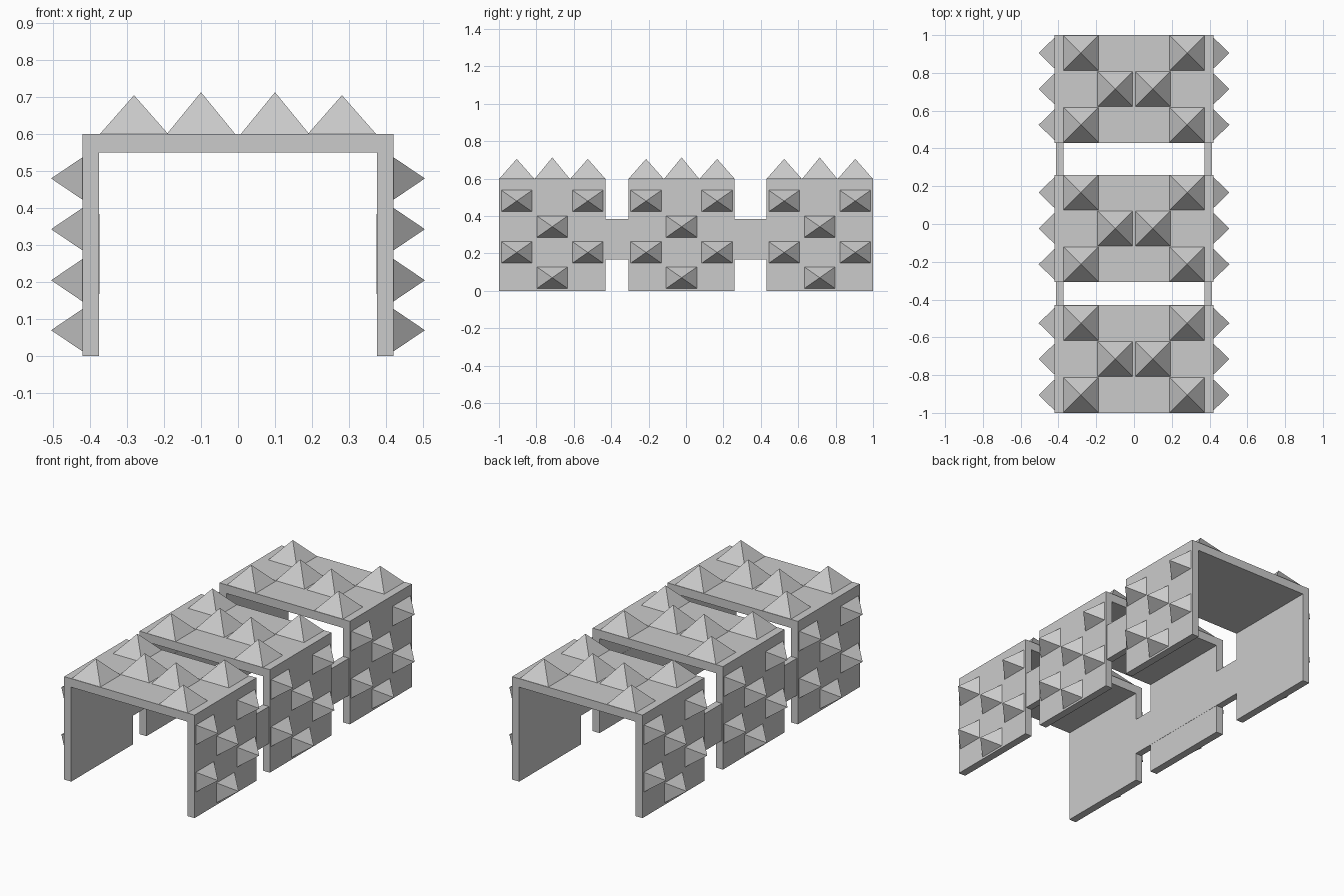
import bpy

if "Cube" in bpy.data.objects:
    bpy.data.objects.remove(bpy.data.objects["Cube"])

WALL, INNER, TOP, UNDER = 0.42, 0.375, 0.60, 0.55


def make(name, verts, faces):
    mesh = bpy.data.meshes.new(name)
    mesh.from_pydata(verts, [], faces)
    mesh.update()
    obj = bpy.data.objects.new(name, mesh)
    bpy.context.collection.objects.link(obj)
    return obj


def mirror_x(obj):
    mod = obj.modifiers.new("mirror", 'MIRROR')
    mod.use_mirror_merge = False


def prism(name, profile, y0, y1):
    """Extrude an XZ outline (counter-clockwise seen from the front) along Y."""
    n = len(profile)
    verts = [(x, y, z) for y in (y0, y1) for x, z in profile]
    faces = [tuple(range(n)), tuple(range(2 * n - 1, n - 1, -1))]
    faces += [(i, i + n, (i + 1) % n + n, (i + 1) % n) for i in range(n)]
    return make(name, verts, faces)


def spikes(name, items):
    """Four-sided pyramids; each item is (base corners, apex)."""
    verts, faces = [], []
    for base, apex in items:
        k = len(verts)
        verts += base + [apex]
        faces.append((k + 3, k + 2, k + 1, k))
        faces += [(k + i, k + (i + 1) % 4, k + 4) for i in range(4)]
    mirror_x(make(name, verts, faces))


def top_spike(x, y, h):
    r = 0.0925
    base = [(x + a * r, y + b * r, TOP) for a, b in ((-1, -1), (1, -1), (1, 1), (-1, 1))]
    return base, (x, y, TOP + h)


def side_spike(y, z):
    base = [(WALL, y + a * 0.0825, z + b * 0.0575) for a, b in ((-1, -1), (1, -1), (1, 1), (-1, 1))]
    return base, (0.505, y, z)


arch = [(-WALL, 0), (-INNER, 0), (-INNER, UNDER), (INNER, UNDER),
        (INNER, 0), (WALL, 0), (WALL, TOP), (-WALL, TOP)]

# Three armoured arches, each covered in staggered spikes
sections = [("front", -1.0, -0.43), ("middle", -0.307, 0.26), ("rear", 0.43, 1.0)]
for label, y0, y1 in sections:
    prism(label + "_arch", arch, y0, y1)
    mid = (y0 + y1) / 2
    ends = (mid - 0.19, mid + 0.19)
    spikes(label + "_top_spikes",
           [top_spike(0.281, y, 0.105) for y in ends] + [top_spike(0.10, mid, 0.113)])
    spikes(label + "_side_spikes",
           [side_spike(y, z) for z in (0.205, 0.48) for y in ends]
           + [side_spike(mid, z) for z in (0.07, 0.343)])

# Side bars joining the arches
bar = [(0.374, 0.168), (0.414, 0.168), (0.414, 0.384), (0.374, 0.384)]
mirror_x(prism("connecting_bar", bar, -0.435, 0.435))
